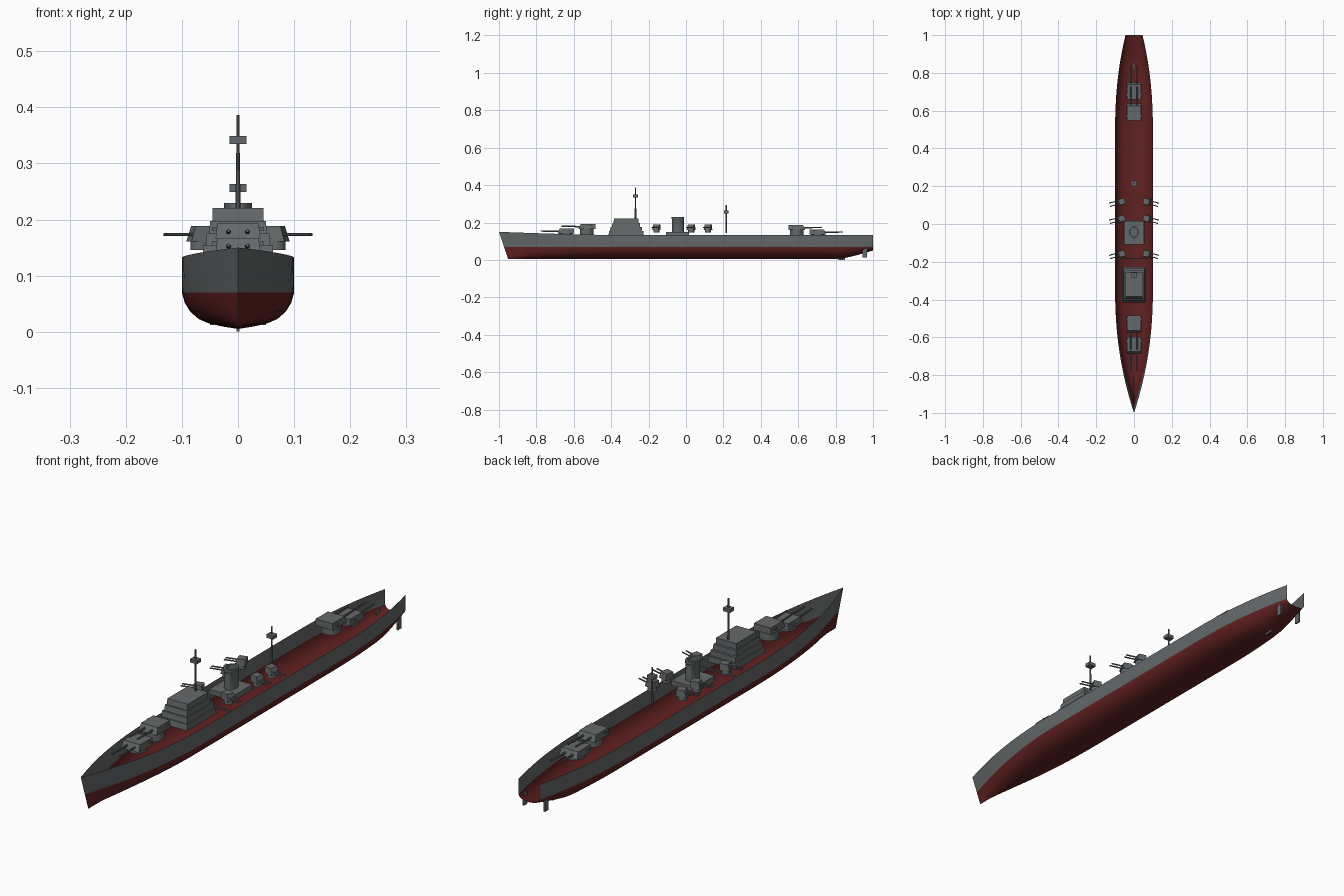
import bpy, bmesh, math
from mathutils import Matrix, Vector

if "Cube" in bpy.data.objects:
    bpy.data.objects.remove(bpy.data.objects["Cube"])


def material(name, rgb):
    m = bpy.data.materials.new(name)
    m.use_nodes = True
    m.diffuse_color = (*rgb, 1)
    bsdf = m.node_tree.nodes["Principled BSDF"]
    bsdf.inputs["Base Color"].default_value = (*rgb, 1)
    bsdf.inputs["Roughness"].default_value = 0.8
    return m


GREY = material("ship grey", (0.13, 0.14, 0.145))
RED = material("bottom red", (0.12, 0.015, 0.015))


def finish(name, bm, mats=(GREY,), matrix=None, smooth=False):
    me = bpy.data.meshes.new(name)
    if matrix:
        bm.transform(matrix)
    bmesh.ops.recalc_face_normals(bm, faces=bm.faces)
    bm.to_mesh(me)
    bm.free()
    for m in mats:
        me.materials.append(m)
    ob = bpy.data.objects.new(name, me)
    bpy.context.collection.objects.link(ob)
    if smooth:
        bpy.ops.object.select_all(action="DESELECT")
        ob.select_set(True)
        bpy.context.view_layer.objects.active = ob
        bpy.ops.object.shade_smooth_by_angle(angle=math.radians(35))
    return ob


def block(name, hx, y0, y1, z0, z1, side=0, front=0, back=0, matrix=None):
    """Box whose top is drawn in at the sides, the y0 end and the y1 end."""
    bm = bmesh.new()
    bmesh.ops.create_cube(bm, size=1)
    for v in bm.verts:
        top = v.co.z > 0
        x = hx - side * top
        y = y0 + front * top if v.co.y < 0 else y1 - back * top
        v.co = (math.copysign(x, v.co.x), y, z1 if top else z0)
    return finish(name, bm, matrix=matrix)


def rod(name, a, b, r, r2=None, sides=10, matrix=None):
    """Round bar from a to b."""
    a, b = Vector(a), Vector(b)
    bm = bmesh.new()
    bmesh.ops.create_cone(bm, cap_ends=True, segments=sides, radius1=r,
                          radius2=r if r2 is None else r2, depth=(b - a).length)
    turn = (b - a).to_track_quat("Z", "Y").to_matrix().to_4x4()
    bm.transform(Matrix.Translation((a + b) / 2) @ turn)
    return finish(name, bm, matrix=matrix, smooth=True)


# Hull: open shell lofted through cross-sections, red below the waterline
WATER = 0.07
SECTION = [(0, 0), (0.25, 0.06), (0.5, 0.14), (0.7, 0.27), (0.85, 0.47), (0.95, 0.72), (1, 1)]


def hull_station(y):
    bow = max(0, (-0.35 - y) / 0.65)
    stern = max(0, (y - 0.5) / 0.5)
    half = 0.1 * (1 - bow ** 2.15) - 0.055 * stern ** 2.2
    water_half = half * (1 - 0.25 * bow ** 2)
    keel = 0.005 + 0.045 * max(0, (y - 0.82) / 0.18) ** 1.2
    top = 0.132 + 0.018 * max(0, (-0.3 - y) / 0.7) ** 1.5
    side = [(water_half * u, keel + (WATER - keel) * v) for u, v in SECTION]
    side += [(water_half + (half - water_half) * t, WATER + (top - WATER) * t) for t in (0.5, 1)]
    rake = 0.05 * max(0, (-y - 0.75) / 0.25)
    ring = [(-x, z) for x, z in side[:0:-1]] + side
    return [(x, y + rake * (1 - z / 0.15), z) for x, z in ring]


bm = bmesh.new()
count = 48
rings = [[bm.verts.new(p) for p in hull_station(-1 + 2 * i / count)] for i in range(count + 1)]
for r, s in zip(rings, rings[1:]):
    for j in range(len(r) - 1):
        f = bm.faces.new((r[j], s[j], s[j + 1], r[j + 1]))
        f.material_index = int(f.calc_center_median().z < WATER)
bmesh.ops.remove_doubles(bm, verts=bm.verts, dist=0.0002)
finish("hull", bm, (GREY, RED), smooth=True)

# Rudders, skeg and cross beam
for x, tag in ((0.047, "left"), (-0.047, "right")):
    block(f"rudder_{tag}", 0.003, 0.945, 0.968, 0.012, 0.06,
          matrix=Matrix.Translation((x, 0, 0)))
block("skeg", 0.003, 0.815, 0.85, 0, 0.015)
block("cross_beam", 0.097, -0.185, -0.179, 0.126, 0.131)


# Main gun turrets: barbette, sloped house and two barrels
def main_turret(name, centre, z, foot, aim):
    m = Matrix.Translation((0, centre, 0))
    if aim > 0:
        m = m @ Matrix.Rotation(math.pi, 4, "Z")
    rod(name + "_barbette", (0, 0, foot), (0, 0, z), 0.036, sides=24, matrix=m)
    block(name + "_house", 0.04, -0.045, 0.045, z, z + 0.027,
          side=0.003, front=0.012, matrix=m)
    block(name + "_rangefinder", 0.046, 0.018, 0.026, z + 0.014, z + 0.021, matrix=m)
    for x in (-0.017, 0.017):
        rod(name + "_barrel", (x, -0.03, z + 0.012), (x, -0.135, z + 0.014),
            0.0045, 0.003, matrix=m)


main_turret("fore_low_turret", -0.643, 0.14, 0.125, -1)
main_turret("fore_high_turret", -0.53, 0.166, 0.13, -1)
main_turret("aft_high_turret", 0.592, 0.16, 0.13, 1)
main_turret("aft_low_turret", 0.705, 0.135, 0.122, 1)

# Bridge: stacked tiers, each set back from the one below
tiers = ((0.063, -0.415, -0.228, 0.13), (0.057, -0.407, -0.235, 0.152),
         (0.051, -0.397, -0.245, 0.174), (0.046, -0.388, -0.255, 0.197))
for i, (hx, y0, y1, z) in enumerate(tiers):
    block(f"bridge_tier_{i + 1}", hx, y0, y1, z, z + 0.0235, front=0.004, side=0.001)


# Masts with lookout boxes
def mast(name, y, z0, z1, box):
    rod(name + "_pole", (0, y, z0), (0, y, box), 0.005, 0.003)
    rod(name + "_tip", (0, y, box), (0, y, z1), 0.003)
    block(name + "_lookout", 0.015, y - 0.013, y + 0.013, box, box + 0.014)


mast("fore_mast", -0.27, 0.215, 0.386, 0.335)
mast("aft_mast", 0.215, 0.145, 0.293, 0.249)

# Funnel: hollow oval stack on a base
block("funnel_base", 0.055, -0.108, 0.016, 0.13, 0.15, side=0.002)
bm = bmesh.new()
loops = []
for scale, z in ((1, 0.148), (1, 0.216), (1.08, 0.219), (1.08, 0.229), (0.75, 0.229), (0.75, 0.2)):
    loops.append([bm.verts.new((0.023 * scale * math.cos(a), -0.043 + 0.031 * scale * math.sin(a), z))
                  for a in (math.tau * k / 28 for k in range(28))])
for r, s in zip(loops, loops[1:]):
    for k in range(28):
        bm.faces.new((r[k - 1], r[k], s[k], s[k - 1]))
bm.faces.new(loops[-1])
finish("funnel", bm, smooth=True)

# Secondary twin guns along both sides
for y in (-0.158, 0.028, 0.118):
    for sx, tag in ((1, "left"), (-1, "right")):
        m = Matrix.Translation((sx * 0.068, y, 0)) @ Matrix.Rotation(sx * math.radians(75), 4, "Z")
        name = f"side_gun_{tag}"
        rod(name + "_mount", (0, 0, 0.146), (0, 0, 0.163), 0.017, sides=16, matrix=m)
        block(name + "_house", 0.018, -0.02, 0.02, 0.161, 0.188,
              side=0.002, front=0.008, matrix=m)
        for x in (-0.009, 0.009):
            rod(name + "_barrel", (x, -0.01, 0.173), (x, -0.064, 0.173), 0.0028, matrix=m)
